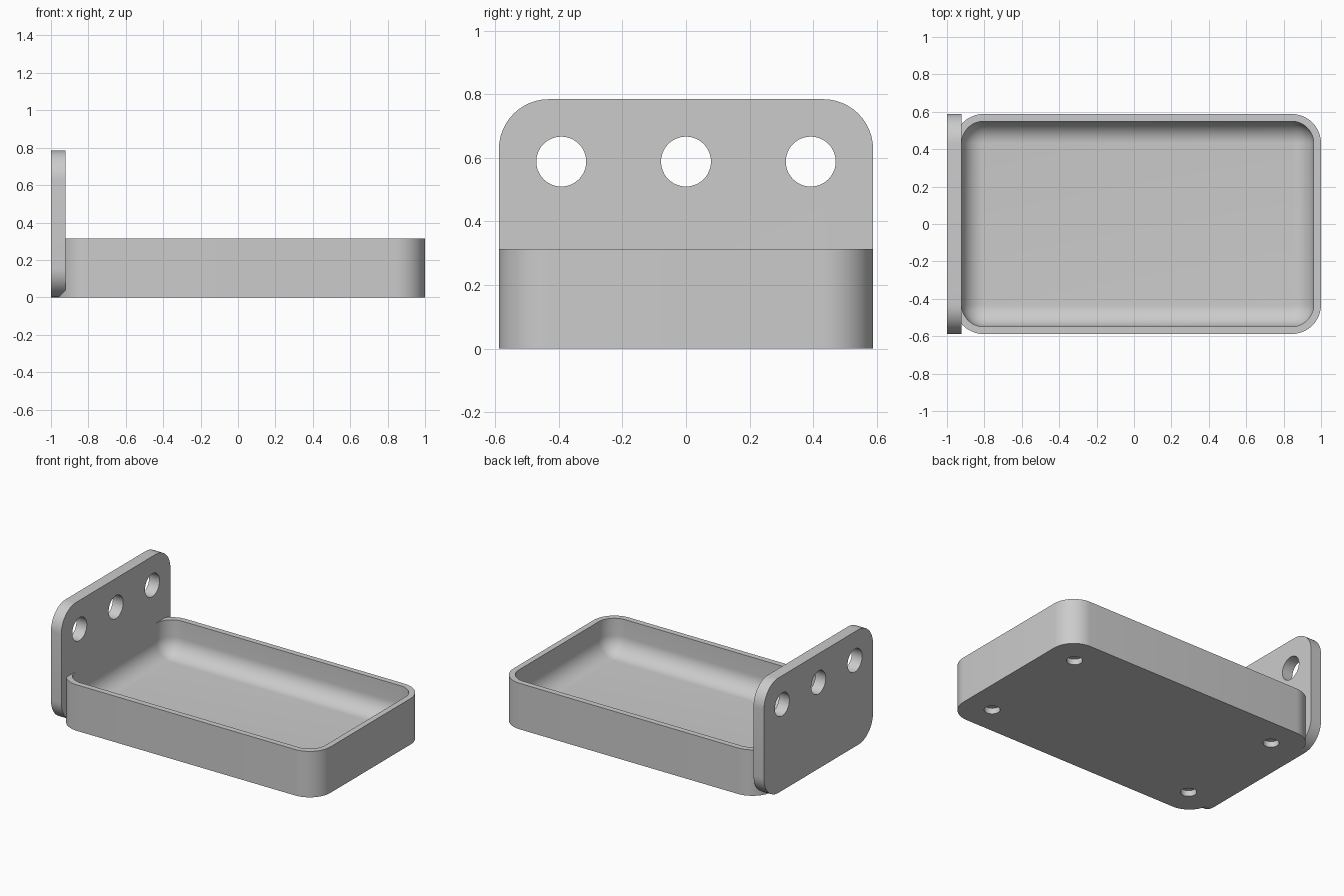
import bpy, bmesh, math
from mathutils import Matrix

if "Cube" in bpy.data.objects:
    bpy.data.objects.remove(bpy.data.objects["Cube"])

U = 2 / 51                      # design module: the whole length is 51 modules
LENGTH, WIDTH, HEIGHT = 50 * U, 30 * U, 8 * U
WALL, CORNER, FLOOR = U, 4 * U, 2 * U
PLATE_T, PLATE_H = 2 * U, 20 * U
TRAY_X = 1 - LENGTH / 2
SEG = 12

grey = bpy.data.materials.new("plain grey")
grey.use_nodes = True
colour = (0.6, 0.6, 0.6, 1)
grey.diffuse_color = colour
grey.node_tree.nodes["Principled BSDF"].inputs["Base Color"].default_value = colour


def rounded_rect(w, h, r):
    """Outline points of a rectangle with round corners, counter-clockwise."""
    pts = []
    for k, (sx, sy) in enumerate([(1, 1), (-1, 1), (-1, -1), (1, -1)]):
        for i in range(SEG + 1):
            a = math.pi / 2 * (k + i / SEG)
            pts.append((sx * (w / 2 - r) + r * math.cos(a),
                        sy * (h / 2 - r) + r * math.sin(a)))
    return pts


def loft(name, sections):
    """Closed solid through (width, depth, radius, z) rounded sections."""
    bm = bmesh.new()
    rings = [[bm.verts.new((x, y, z)) for x, y in rounded_rect(w, h, r)]
             for w, h, r, z in sections]
    for lo, hi in zip(rings, rings[1:]):
        for i in range(len(lo)):
            j = (i + 1) % len(lo)
            bm.faces.new((lo[i], lo[j], hi[j], hi[i]))
    bm.faces.new(rings[0][::-1])
    bm.faces.new(rings[-1])
    bmesh.ops.remove_doubles(bm, verts=bm.verts, dist=1e-5)
    bmesh.ops.recalc_face_normals(bm, faces=bm.faces)
    mesh = bpy.data.meshes.new(name)
    bm.to_mesh(mesh)
    bm.free()
    mesh.materials.append(grey)
    obj = bpy.data.objects.new(name, mesh)
    bpy.context.collection.objects.link(obj)
    return obj


def hole_cutter(name, centres, radius, depth, turn):
    """Set of cylinders used to drill a row or grid of holes."""
    bm = bmesh.new()
    for c in centres:
        bmesh.ops.create_cone(bm, cap_ends=True, segments=48, radius1=radius,
                              radius2=radius, depth=depth,
                              matrix=Matrix.Translation(c) @ turn)
    mesh = bpy.data.meshes.new(name)
    bm.to_mesh(mesh)
    bm.free()
    mesh.materials.append(grey)
    obj = bpy.data.objects.new(name, mesh)
    bpy.context.collection.objects.link(obj)
    return obj


def combine(target, other, operation):
    """Apply a boolean and discard the helper."""
    mod = target.modifiers.new(operation.lower(), 'BOOLEAN')
    mod.operation, mod.solver, mod.object = operation, 'EXACT', other
    bpy.context.view_layer.objects.active = target
    bpy.ops.object.modifier_apply(modifier=mod.name)
    bpy.data.objects.remove(other)


# Tray: outer wall, rim, inner wall, then a rounded cove down to the floor
inner_r = CORNER - WALL
sections = [(LENGTH, WIDTH, CORNER, 0), (LENGTH, WIDTH, CORNER, HEIGHT)]
for i in range(SEG + 1):
    a = math.pi / 2 * i / SEG
    inset = WALL + inner_r * (1 - math.cos(a))
    z = FLOOR + inner_r * (1 - math.sin(a))
    if i == 0:
        sections.append((LENGTH - 2 * WALL, WIDTH - 2 * WALL, inner_r, HEIGHT))
    sections.append((LENGTH - 2 * inset, WIDTH - 2 * inset, CORNER - inset, z))
tray = loft("tray_with_mounting_plate", sections)
tray.data.transform(Matrix.Translation((TRAY_X, 0, 0)))

# Upright mounting plate with three through holes
plate = loft("mounting_plate", [(PLATE_H, WIDTH, CORNER, -PLATE_T / 2),
                                (PLATE_H, WIDTH, CORNER, PLATE_T / 2)])
upright = Matrix.Rotation(-math.pi / 2, 4, 'Y')
plate.data.transform(Matrix.Translation((-1 + PLATE_T / 2, 0, PLATE_H / 2)) @ upright)
combine(plate, hole_cutter("plate_hole_cutter",
                           [(-1 + PLATE_T / 2, k * 10 * U, 15 * U) for k in (-1, 0, 1)],
                           2 * U, 4 * U, upright), 'DIFFERENCE')

# Four shallow sockets under the tray
combine(tray, hole_cutter("socket_cutter",
                          [(TRAY_X + sx * 20 * U, sy * 10 * U, 0)
                           for sx in (-1, 1) for sy in (-1, 1)],
                          1.25 * U, 2 * U, Matrix()), 'DIFFERENCE')
combine(tray, plate, 'UNION')

# Smooth curved surfaces, keep crisp edges
bpy.ops.object.select_all(action='DESELECT')
tray.select_set(True)
bpy.context.view_layer.objects.active = tray
bpy.ops.object.shade_smooth_by_angle(angle=math.radians(30))
